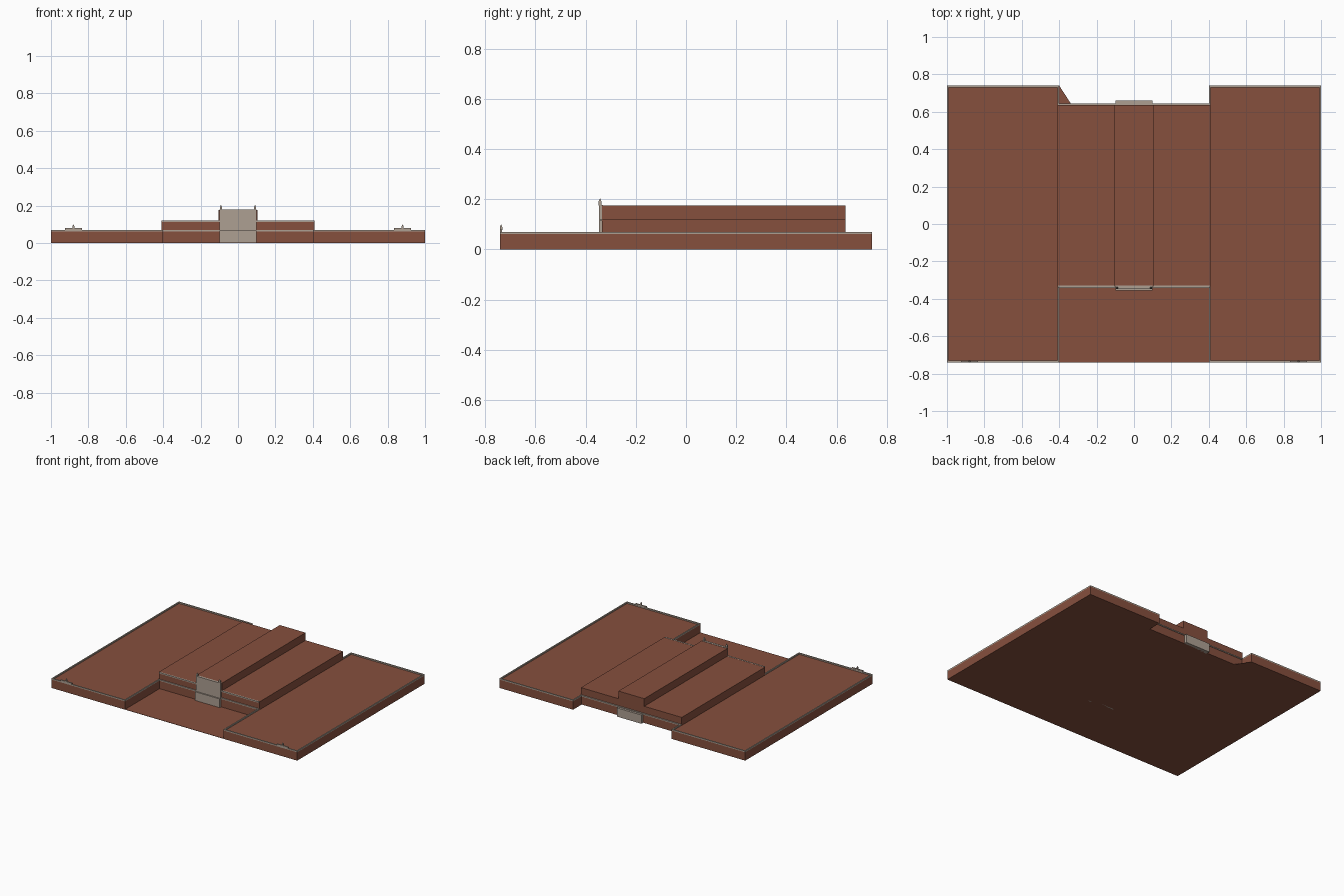
import bpy, bmesh

if "Cube" in bpy.data.objects:
    bpy.data.objects.remove(bpy.data.objects["Cube"])

def material(name, rgb):
    m = bpy.data.materials.new(name)
    m.diffuse_color = (*rgb, 1)
    m.use_nodes = True
    m.node_tree.nodes["Principled BSDF"].inputs["Base Color"].default_value = m.diffuse_color
    return m

BRICK = material("brick", (0.24, 0.08, 0.048))
STONE = material("stone", (0.42, 0.35, 0.29))

def finish(name, bm, mat):
    bmesh.ops.recalc_face_normals(bm, faces=bm.faces)
    me = bpy.data.meshes.new(name)
    bm.to_mesh(me)
    bm.free()
    me.materials.append(mat)
    ob = bpy.data.objects.new(name, me)
    bpy.context.collection.objects.link(ob)
    return ob

def prism(name, pts, z0, z1, mat):
    bm = bmesh.new()
    lo = [bm.verts.new((x, y, z0)) for x, y in pts]
    hi = [bm.verts.new((x, y, z1)) for x, y in pts]
    n = len(pts)
    bm.faces.new(lo)
    bm.faces.new(hi)
    for i in range(n):
        j = (i + 1) % n
        bm.faces.new((lo[i], lo[j], hi[j], hi[i]))
    return finish(name, bm, mat)

def box(name, x0, x1, y0, y1, z0, z1, mat):
    return prism(name, [(x0, y0), (x1, y0), (x1, y1), (x0, y1)], z0, z1, mat)

def ring(name, x0, x1, y0, y1, z0, z1, w, mat):
    bm = bmesh.new()
    loops = []
    for d, z in ((0, z0), (0, z1), (w, z1), (w, z0)):
        loops.append([bm.verts.new((x, y, z)) for x, y in (
            (x0 + d, y0 + d), (x1 - d, y0 + d), (x1 - d, y1 - d), (x0 + d, y1 - d))])
    for k in range(4):
        a, b = loops[k], loops[(k + 1) % 4]
        for i in range(4):
            j = (i + 1) % 4
            bm.faces.new((a[i], a[j], b[j], b[i]))
    return finish(name, bm, mat)

def spike(name, x, y, r, z0, z1, mat):
    # square shaft with a pointed cap
    bm = bmesh.new()
    zs = z0 + (z1 - z0) * 0.5
    q = ((-r, -r), (r, -r), (r, r), (-r, r))
    lo = [bm.verts.new((x + a, y + b, z0)) for a, b in q]
    hi = [bm.verts.new((x + a, y + b, zs)) for a, b in q]
    tip = bm.verts.new((x, y, z1))
    bm.faces.new(lo)
    for i in range(4):
        j = (i + 1) % 4
        bm.faces.new((lo[i], lo[j], hi[j], hi[i]))
        bm.faces.new((hi[i], hi[j], tip))
    return finish(name, bm, mat)

# Lower storey: H-shaped plan with front court and shallow rear notch
half = [(0.4, -0.34), (0.4, -0.74), (1, -0.74), (1, 0.74), (0.4, 0.74), (0.4, 0.64)]
outline = half + [(-x, y) for x, y in reversed(half)]
prism("lower_storey", outline, 0, 0.061, BRICK)

# Court floor and small rear ground wedge
box("court_floor", -0.4, 0.4, -0.74, -0.34, 0, 0.002, BRICK)
prism("rear_ground_wedge", [(-0.4, 0.64), (-0.335, 0.64), (-0.4, 0.74)], 0, 0.002, BRICK)

# Upper storey and raised central spine
box("upper_storey", -0.41, 0.41, -0.335, 0.635, 0.055, 0.12, BRICK)
box("central_spine", -0.105, 0.105, -0.335, 0.635, 0.115, 0.176, BRICK)

# Stone bands on the central walls
box("front_band", -0.4, 0.4, -0.343, -0.33, 0.061, 0.069, STONE)
box("front_cornice", -0.405, 0.405, -0.341, -0.33, 0.113, 0.121, STONE)
box("rear_band", -0.4, 0.4, 0.63, 0.645, 0.061, 0.069, STONE)

# Entrance bay and rear bay
box("entrance_bay_lower", -0.1, 0.1, -0.356, -0.33, 0, 0.066, STONE)
box("entrance_bay_upper", -0.1, 0.1, -0.347, -0.33, 0.06, 0.178, STONE)
box("rear_bay", -0.1, 0.1, 0.63, 0.661, 0, 0.064, STONE)

for s, side in ((-1, "left"), (1, "right")):
    # Wing parapet rim
    xa, xb = sorted((s * 0.4, s * 1.0))
    ring(side + "_wing_rim", xa, xb, -0.74, 0.74, 0.061, 0.07, 0.009, STONE)
    # Gable ornament over the wing front
    xa, xb = sorted((s * 0.835, s * 0.925))
    box(side + "_wing_gable", xa, xb, -0.74, -0.732, 0.069, 0.079, STONE)
    spike(side + "_wing_finial", s * 0.88, -0.736, 0.005, 0.078, 0.101, STONE)
    # Entrance pinnacles
    spike(side + "_entrance_pinnacle", s * 0.091, -0.342, 0.006, 0.176, 0.205, STONE)
